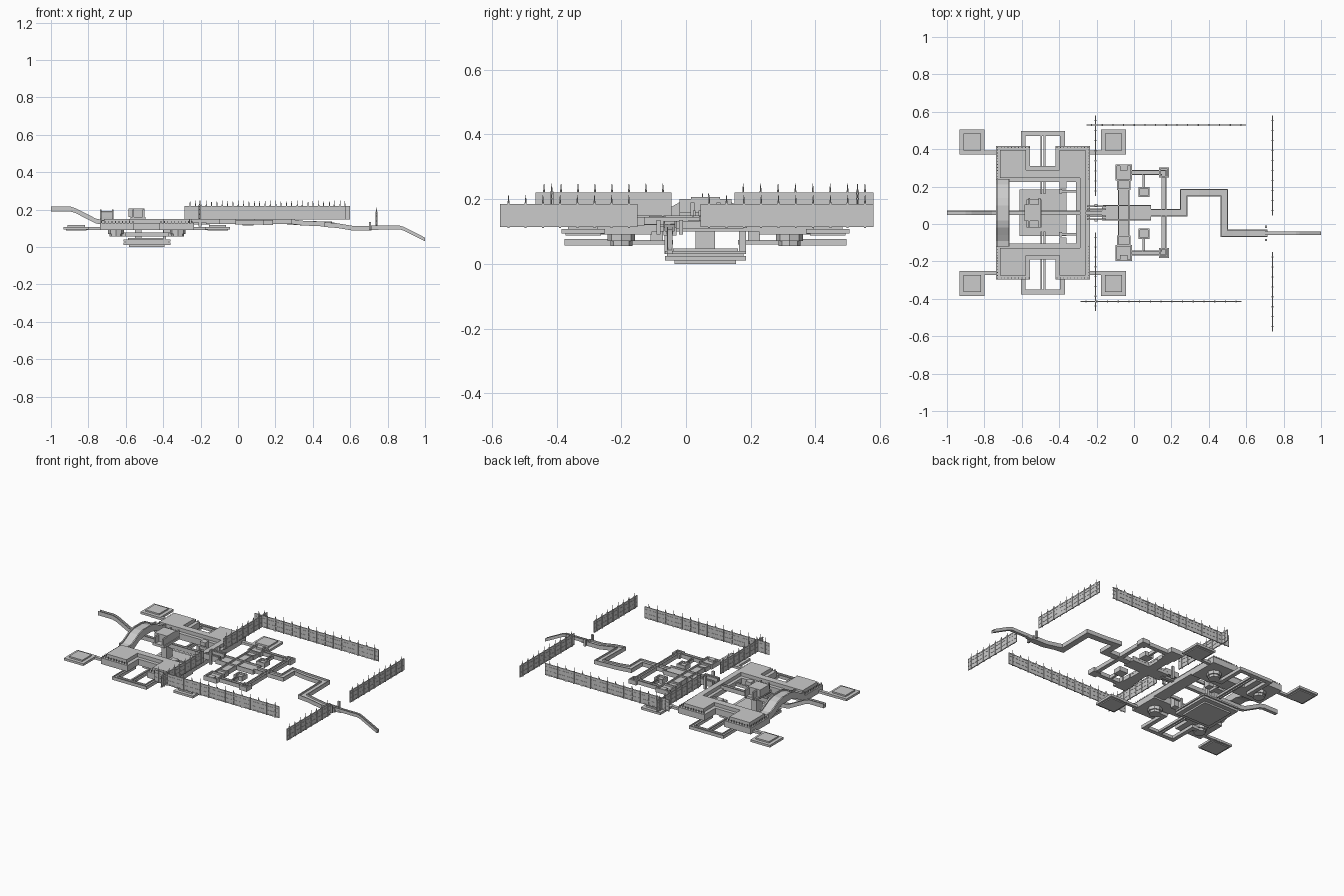
import bpy, bmesh, math
from mathutils import Vector

if "Cube" in bpy.data.objects:
    bpy.data.objects.remove(bpy.data.objects["Cube"])

CX, CY = -0.487, 0.06          # centre of the platform complex


def make(name, bm):
    bmesh.ops.recalc_face_normals(bm, faces=bm.faces)
    me = bpy.data.meshes.new(name)
    bm.to_mesh(me)
    bm.free()
    ob = bpy.data.objects.new(name, me)
    bpy.context.collection.objects.link(ob)
    return ob


def add_box(bm, x0, x1, y0, y1, z0, z1):
    r = bmesh.ops.create_cube(bm, size=1)
    for v in r["verts"]:
        v.co = Vector(((x0 + x1) / 2 + v.co.x * (x1 - x0),
                       (y0 + y1) / 2 + v.co.y * (y1 - y0),
                       (z0 + z1) / 2 + v.co.z * (z1 - z0)))


def boxes(name, items):
    bm = bmesh.new()
    for b in items:
        add_box(bm, *b)
    return make(name, bm)


def tiers(name, x, y, levels):
    """Stacked square slabs: (half width, z0, z1)"""
    return boxes(name, [(x - h, x + h, y - h, y + h, a, b) for h, a, b in levels])


def slab(name, outline, z0, z1):
    bm = bmesh.new()
    f = bm.faces.new([bm.verts.new((x, y, z0)) for x, y in outline])
    r = bmesh.ops.extrude_face_region(bm, geom=[f])
    for v in r["geom"]:
        if isinstance(v, bmesh.types.BMVert):
            v.co.z = z1
    return make(name, bm)


def sweep(name, pts, w, h, curb=0.005, floor=0.6):
    """Mitred walkway with side curbs; pts give the top edge of the curbs"""
    f = h * floor
    prof = [(-w, -h), (w, -h), (w, 0), (w - curb, 0), (w - curb, f - h),
            (curb - w, f - h), (curb - w, 0), (-w, 0)]
    P = [Vector(p) for p in pts]
    d = [(b - a).to_2d().normalized() for a, b in zip(P, P[1:])]
    bm = bmesh.new()
    rings = []
    for i, p in enumerate(P):
        a, b = d[max(i - 1, 0)], d[min(i, len(d) - 1)]
        n = Vector((-a.y - b.y, a.x + b.x)).normalized()
        n /= max(0.3, n.dot(Vector((-a.y, a.x))))
        rings.append([bm.verts.new((p.x + n.x * o, p.y + n.y * o, p.z + z)) for o, z in prof])
    for r, s in zip(rings, rings[1:]):
        for k in range(8):
            bm.faces.new((r[k], r[k - 1], s[k - 1], s[k]))
    bm.faces.new(rings[0])
    bm.faces.new(rings[-1])
    return make(name, bm)


def room(name, x, y, hx, hy, z0, z1):
    """Open square room: floor plus four low walls"""
    t, f = 0.008, z0 + (z1 - z0) * 0.6
    return boxes(name, [(x - hx, x + hx, y - hy, y + hy, z0, f),
                        (x - hx, x - hx + t, y - hy, y + hy, f, z1),
                        (x + hx - t, x + hx, y - hy, y + hy, f, z1),
                        (x - hx, x + hx, y - hy, y - hy + t, f, z1),
                        (x - hx, x + hx, y + hy - t, y + hy, f, z1)])


# Four outlying square pads and their connectors
for sx in (1, -1):
    for sy in (1, -1):
        px, py = CX + sx * 0.378, CY + sy * 0.378
        tiers("corner_pad", px, py, [(0.055, 0.088, 0.094), (0.067, 0.094, 0.108), (0.046, 0.108, 0.117)])
        xa, xb = sorted((px, CX + sx * 0.2))
        yc = CY + sy * 0.322
        boxes("pad_connector", [(xa, xb, yc - 0.01, yc + 0.01, 0.092, 0.107)])

# Main deck: two stepped tiers of corner blocks, bars and columns
for name, e, z0, z1 in (("deck_lower", 0.0, 0.09, 0.128), ("deck_upper", 0.022, 0.128, 0.15)):
    for sy in (1, -1):
        half = [(0.251, 0.165), (0.251, 0.357), (0.068, 0.357), (0.068, 0.25)]
        half = [(0.251 - e, 0.165 + e), (0.251 - e, 0.357 - e), (0.068 + e, 0.357 - e), (0.068 + e, 0.25 - e)]
        pts = half + [(-x, y) for x, y in reversed(half)]
        slab(name + "_end", [(CX + x, CY + sy * y) for x, y in pts], z0, z1)
boxes("deck_right_column", [(-0.31, -0.236, -0.13, 0.25, 0.1, 0.128), (-0.29, -0.256, -0.13, 0.25, 0.128, 0.15)])
boxes("deck_inner_bar", [(-0.7, -0.28, CY + s * 0.185 - 0.012, CY + s * 0.185 + 0.012, 0.1, 0.128) for s in (1, -1)])

# Arched left column rising over the entry bridge
arch = [(-0.12, .15), (-0.09, .153), (-0.06, .168), (-0.02, .19), (0.02, .2),
        (0.1, .2), (0.14, .19), (0.18, .168), (0.21, .153), (0.24, .15)]
sweep("deck_left_arch", [(-0.702, y, z) for y, z in arch], 0.036, 0.042, 0.008, 0.8)

# Railing studs along the deck edges
bm = bmesh.new()
for sx in (1, -1):
    for sy in (1, -1):
        for i in range(12):
            x, y = CX + sx * 0.243, CY + sy * (0.18 + i * 0.0155)
            add_box(bm, x - .002, x + .002, y - .002, y + .002, 0.128, 0.14)
        for i in range(10):
            x, y = CX + sx * (0.075 + i * 0.0185), CY + sy * 0.349
            add_box(bm, x - .002, x + .002, y - .002, y + .002, 0.128, 0.14)
make("deck_railing_studs", bm)

# Drum supports below the deck
for sx in (1, -1):
    for sy in (1, -1):
        bm = bmesh.new()
        for r, z0, z1 in ((0.034, 0.055, 0.07), (0.042, 0.07, 0.092)):
            g = bmesh.ops.create_cone(bm, cap_ends=True, segments=8, radius1=r, radius2=r, depth=z1 - z0)
            for v in g["verts"]:
                v.co += Vector((CX + sx * 0.165, CY + sy * 0.26, (z0 + z1) / 2))
        make("deck_drum", bm)

# Low loop walkways at both ends with twin centre beams
for s in (1, -1):
    loop = [(-0.16, 0.25), (-0.105, 0.25), (-0.105, 0.423), (0.105, 0.423), (0.105, 0.25), (0.16, 0.25)]
    sweep("end_loop", [(CX + x, CY + s * y, 0.077) for x, y in loop], 0.013, 0.02, 0.004)
    ya, yb = sorted((CY + s * 0.1, CY + s * 0.415))
    boxes("twin_beam", [(CX + o - .005, CX + o + .005, ya, yb, 0.06, 0.074) for o in (-0.009, 0.009)])

# Sunken central pad with tower
tiers("central_pad", CX, CY, [(0.095, 0, 0.01), (0.125, 0.01, 0.024), (0.118, 0.024, 0.03),
                              (0.125, 0.03, 0.04), (0.1, 0.04, 0.048)])
boxes("central_tower", [(-0.575, -0.495, -0.02, 0.13, 0.145, 0.16),
                        (-0.565, -0.555, -0.02, 0.14, 0.15, 0.2),
                        (-0.51, -0.5, -0.02, 0.14, 0.15, 0.2),
                        (-0.585, -0.5, 0.015, 0.105, 0.16, 0.207),
                        (-0.55, -0.515, 0.03, 0.09, 0.04, 0.15)])
for s in (1, -1):
    y = CY + s * 0.15
    boxes("side_post", [(-0.397, -0.36, y - 0.019, y + 0.019, 0.07, 0.135)])
    y = CY + s * 0.115
    boxes("side_beam", [(-0.4, -0.29, y - 0.006, y + 0.006, 0.1, 0.118),
                        (-0.4, -0.385, y - 0.011, y + 0.011, 0.03, 0.118)])

# Entry bridge running through the deck to the cross
sweep("entry_bridge", [(x, CY, z) for x, z in
      ((-1, .217), (-0.9, .217), (-0.87, .208), (-0.76, .152), (-0.73, .146), (-0.15, .146))], 0.011, 0.026, 0.003)
boxes("gate_rails", [(-0.25, -0.15, CY + o - .004, CY + o + .004, 0.13, 0.165) for o in (-0.034, -0.018, 0.018, 0.034)]
      + [(-0.21, -0.195, CY + s * 0.04 - .006, CY + s * 0.04 + .006, 0.11, 0.19) for s in (1, -1)])

# Cross-shaped court
cross = []
for q in range(4):
    lx, wx = ((0.145, 0.04), (0.13, 0.03), (0.115, 0.04), (0.13, 0.03))[q], 0
    c, s = round(math.cos(q * math.pi / 2)), round(math.sin(q * math.pi / 2))
    L, w = lx
    for u, v in ((L, -w), (L, w), (0.03 if q % 2 == 0 else 0.04, w)):
        cross.append((-0.055 + u * c - v * s, CY + u * s + v * c))
slab("cross_court", cross, 0.122, 0.14)
boxes("cross_walls", [(-0.165, 0.09, CY + s * 0.038 - .003, CY + s * 0.038 + .003, 0.14, 0.15) for s in (1, -1)]
      + [(-0.055 + s * 0.028 - .003, -0.055 + s * 0.028 + .003, -0.07, 0.19, 0.14, 0.15) for s in (1, -1)])

# Side rooms, corner nodes, small chambers and their passages
for s in (1, -1):
    yb = CY + s * 0.215
    room("side_room", -0.055, yb, 0.044, 0.042, 0.122, 0.15)
    room("side_annex", -0.055, CY + s * 0.15, 0.036, 0.028, 0.122, 0.146)
    boxes("room_block", [(-0.075, -0.035, CY + s * 0.24 - .015, CY + s * 0.24 + .015, 0.13, 0.152)])
    room("corner_node", 0.16, yb, 0.026, 0.026, 0.118, 0.145)
    room("small_chamber", 0.053, CY + s * 0.112, 0.029, 0.027, 0.115, 0.143)
    sweep("upper_passage", [(-0.015, yb, .145), (0.16, yb, .145), (0.16, CY, .145)], 0.013, 0.024, 0.004)
    sweep("chamber_passage", [(0.053, yb, .14), (0.053, CY + s * 0.13, .14)], 0.007, 0.02, 0.002)

# Zigzag corridor and exit ramp
sweep("zigzag_corridor", [(0.08, CY, .148), (0.265, CY, .148), (0.265, 0.168, .148), (0.35, 0.168, .14),
      (0.483, 0.168, .135), (0.483, -0.05, .132), (0.53, -0.05, .127), (0.62, -0.05, .112), (0.715, -0.05, .112)],
      0.02, 0.025, 0.005)
sweep("exit_ramp", [(0.7, -0.05, .114), (0.865, -0.05, .114), (0.885, -0.05, .108), (1, -0.05, .05)],
      0.009, 0.02, 0.003)
boxes("exit_gate", [(0.64, 0.75, -0.06, -0.04, 0.09, 0.1)] +
      [(0.7, 0.712, -0.05 + s * 0.035 - .006, -0.05 + s * 0.035 + .006, 0.09, 0.135) for s in (1, -1)])


# Perimeter fences: panels, rails, posts and spikes
def fence(name, axis, c, a, b, z, n):
    bm = bmesh.new()

    def part(u0, u1, t, z0, z1):
        if axis == "x":
            add_box(bm, u0, u1, c - t, c + t, z0, z1)
        else:
            add_box(bm, c - t, c + t, u0, u1, z0, z1)
    part(a, b, 0.0015, z, z + 0.072)
    for r in (0.0, 0.024, 0.05, 0.066):
        part(a, b, 0.0028, z + r, z + r + 0.006)
    for i in range(n):
        u = a + (b - a) * (i + 0.5) / n
        part(u - 0.003, u + 0.003, 0.005, z - 0.002, z + 0.076)
        g = bmesh.ops.create_cone(bm, cap_ends=True, segments=4, radius1=0.003, radius2=0.0006, depth=0.026)
        for v in g["verts"]:
            v.co += Vector((u, c, z + 0.087) if axis == "x" else (c, u, z + 0.087))
    make(name, bm)


fence("fence_back", "x", 0.53, -0.255, 0.6, 0.148, 15)
fence("fence_front", "x", -0.415, -0.285, 0.575, 0.148, 15)
fence("fence_inner_front", "y", -0.205, -0.465, -0.045, 0.148, 8)
fence("fence_inner_back", "y", -0.205, 0.15, 0.58, 0.148, 8)
fence("fence_outer_front", "y", 0.74, -0.575, -0.15, 0.113, 8)
fence("fence_outer_back", "y", 0.74, 0.045, 0.58, 0.113, 10)
